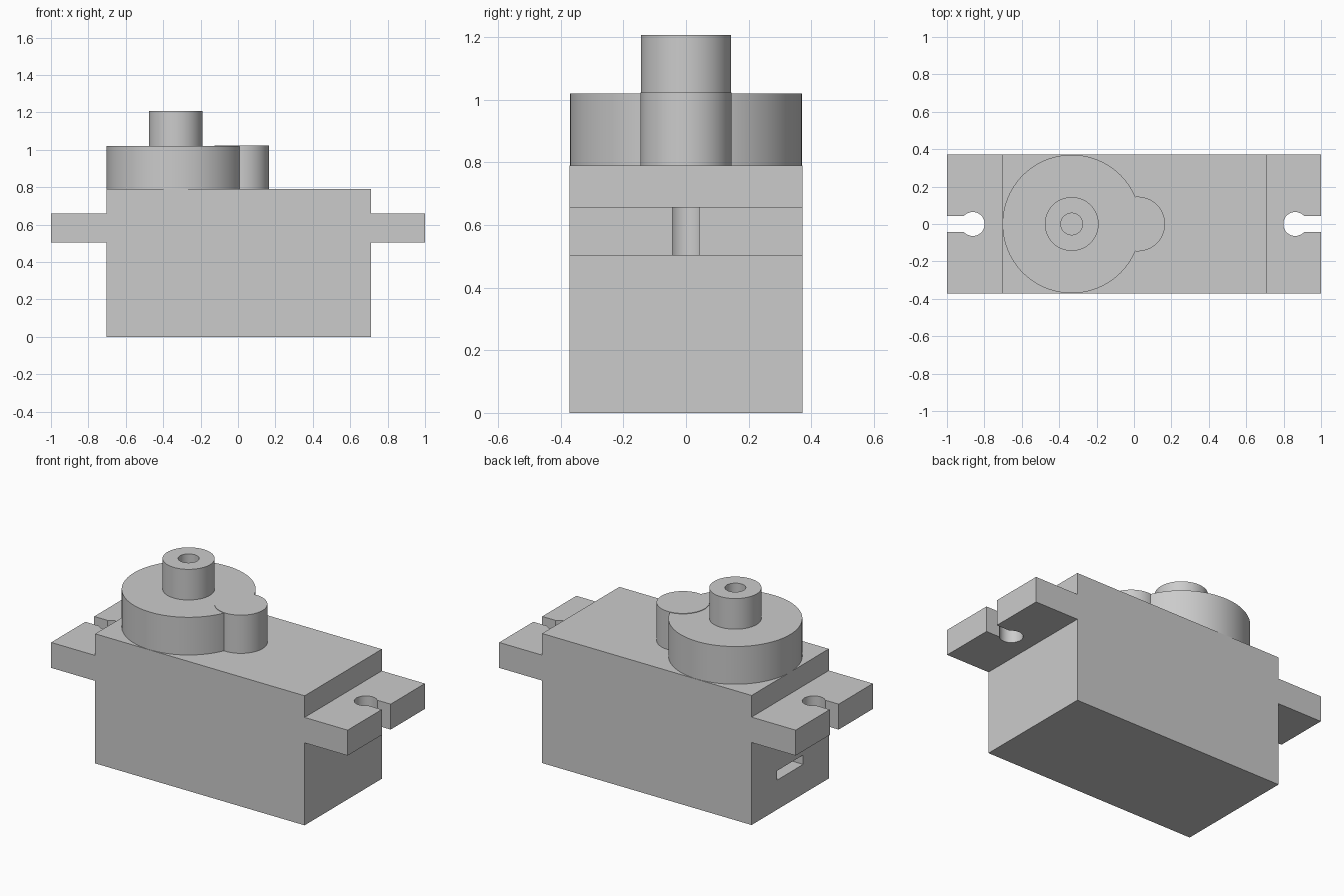
import bpy, bmesh, math
from math import sin, cos, pi

if "Cube" in bpy.data.objects:
    bpy.data.objects.remove(bpy.data.objects["Cube"])

grey = bpy.data.materials.new("plain_grey")
grey.diffuse_color = (0.6, 0.6, 0.6, 1)
grey.use_nodes = True
grey.node_tree.nodes["Principled BSDF"].inputs["Base Color"].default_value = grey.diffuse_color


def make_object(name, bm, smooth=False):
    bmesh.ops.recalc_face_normals(bm, faces=bm.faces)
    mesh = bpy.data.meshes.new(name)
    bm.to_mesh(mesh)
    bm.free()
    mesh.materials.append(grey)
    ob = bpy.data.objects.new(name, mesh)
    bpy.context.collection.objects.link(ob)
    if smooth:
        bpy.ops.object.select_all(action='DESELECT')
        ob.select_set(True)
        bpy.context.view_layer.objects.active = ob
        bpy.ops.object.shade_smooth_by_angle(angle=math.radians(30))
    return ob


def prism(name, outline, z0, z1, smooth=False):
    """Extrude a flat outline from z0 up to z1."""
    bm = bmesh.new()
    face = bm.faces.new([bm.verts.new((x, y, z0)) for x, y in outline])
    top = bmesh.ops.extrude_face_region(bm, geom=[face])["geom"]
    bmesh.ops.translate(bm, vec=(0, 0, z1 - z0),
                        verts=[v for v in top if isinstance(v, bmesh.types.BMVert)])
    return make_object(name, bm, smooth)


def rectangle(x0, x1, y):
    return [(x0, -y), (x1, -y), (x1, y), (x0, y)]


def circle(cx, r, n=96):
    return [(cx + r * cos(2 * pi * i / n), r * sin(2 * pi * i / n)) for i in range(n)]


LEFT, RIGHT, HALF_Y = -0.703, 0.71, 0.372
SHAFT_X = -0.333

# Case, with the cable slot cut into its left end
case = prism("case", rectangle(LEFT, RIGHT, HALF_Y), 0, 0.79)
cutter = prism("cable_slot_cutter", rectangle(LEFT - 0.1, LEFT + 0.12, 0.125), 0.18, 0.237)
cutter.hide_render = True
cutter.display_type = 'WIRE'
cut = case.modifiers.new("cable_slot", 'BOOLEAN')
cut.operation = 'DIFFERENCE'
cut.solver = 'EXACT'
cut.object = cutter

# Mounting tabs with open keyhole slots
hole_x, hole_r, gap = 0.862, 0.064, 0.043
a0 = math.asin(gap / hole_r)
keyhole = []
for i in range(33):
    a = a0 + (2 * pi - 2 * a0) * i / 32
    keyhole.append((hole_x + hole_r * cos(a), hole_r * sin(a)))
for name, side, wall in (("left_tab", -1, -LEFT), ("right_tab", 1, RIGHT)):
    outline = [(wall, -HALF_Y), (1, -HALF_Y), (1, -gap)] + keyhole[::-1] + \
              [(1, gap), (1, HALF_Y), (wall, HALF_Y)]
    prism(name, [(side * x, y) for x, y in outline], 0.503, 0.658, smooth=True)

# Round gear housing and the smaller gear bump beside it
prism("gear_housing", circle(SHAFT_X, 0.37), 0.79, 1.02, smooth=True)
prism("gear_bump", circle(0.02, 0.146), 0.79, 1.023, smooth=True)

# Output shaft with a screw hole, turned from a profile
bm = bmesh.new()
profile = [(0.144, 1.02), (0.144, 1.207), (0.058, 1.207), (0.058, 1.021), (0, 1.021)]
verts = [bm.verts.new((SHAFT_X + r, 0, z)) for r, z in profile]
edges = [bm.edges.new(pair) for pair in zip(verts, verts[1:])]
bmesh.ops.spin(bm, geom=verts + edges, cent=(SHAFT_X, 0, 0), axis=(0, 0, 1),
               angle=2 * pi, steps=64)
bmesh.ops.remove_doubles(bm, verts=bm.verts, dist=0.0005)
make_object("output_shaft", bm, smooth=True)
